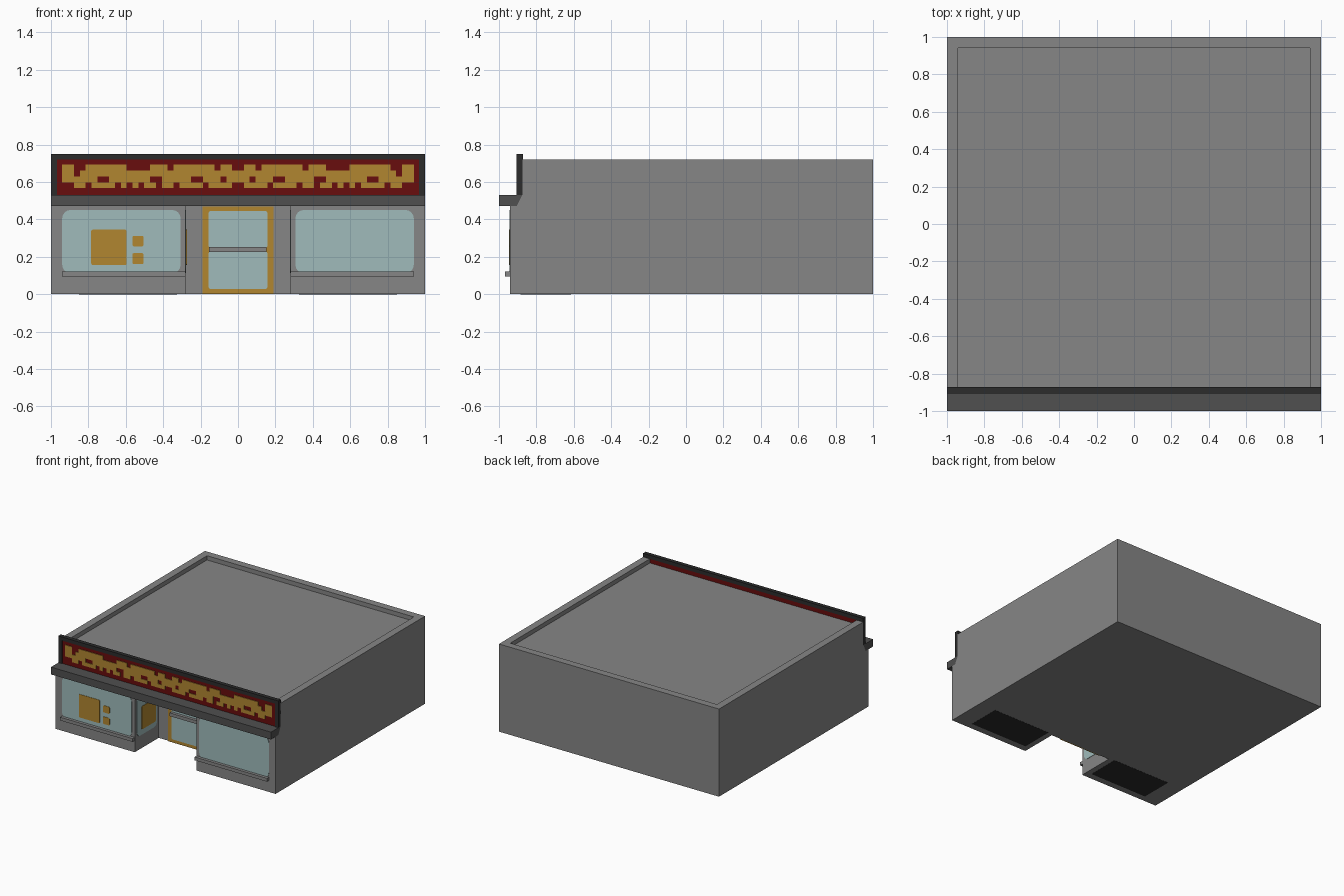
import bpy, bmesh, math

if "Cube" in bpy.data.objects:
    bpy.data.objects.remove(bpy.data.objects["Cube"], do_unlink=True)


def material(name, r, g, b):
    m = bpy.data.materials.new(name)
    m.use_nodes = True
    m.diffuse_color = (r, g, b, 1)
    bsdf = m.node_tree.nodes["Principled BSDF"]
    bsdf.inputs["Base Color"].default_value = (r, g, b, 1)
    bsdf.inputs["Roughness"].default_value = 0.8
    return m


GREY = material("wall_grey", 0.24, 0.24, 0.24)
LEDGE = material("ledge_grey", 0.08, 0.08, 0.08)
DARK = material("charcoal", 0.025, 0.025, 0.025)
RED = material("deep_red", 0.14, 0.004, 0.004)
GOLD = material("gold", 0.44, 0.24, 0.03)
GLASS = material("pale_glass", 0.35, 0.50, 0.50)


def make_object(name, bm, mat):
    bmesh.ops.recalc_face_normals(bm, faces=bm.faces)
    mesh = bpy.data.meshes.new(name)
    bm.to_mesh(mesh)
    bm.free()
    mesh.materials.append(mat)
    ob = bpy.data.objects.new(name, mesh)
    bpy.context.collection.objects.link(ob)
    return ob


def add_prism(bm, points, offset):
    """Extrude a closed outline along the offset vector."""
    face = bm.faces.new([bm.verts.new(p) for p in points])
    ext = bmesh.ops.extrude_face_region(bm, geom=[face], use_keep_orig=True)
    verts = [v for v in ext["geom"] if isinstance(v, bmesh.types.BMVert)]
    bmesh.ops.translate(bm, vec=offset, verts=verts)


def prism(name, points, offset, mat):
    bm = bmesh.new()
    add_prism(bm, points, offset)
    return make_object(name, bm, mat)


def add_box(bm, x0, x1, y0, y1, z0, z1):
    add_prism(bm, [(x0, y0, z0), (x1, y0, z0), (x1, y1, z0), (x0, y1, z0)], (0, 0, z1 - z0))


def box(name, x0, x1, y0, y1, z0, z1, mat):
    bm = bmesh.new()
    add_box(bm, x0, x1, y0, y1, z0, z1)
    return make_object(name, bm, mat)


def side_profile(name, yz, mat):
    """Profile in y and z, run across the full width."""
    return prism(name, [(-1, y, z) for y, z in yz], (2, 0, 0), mat)


def rounded_plate(name, u0, u1, z0, z1, r, d0, d1, mat, sideways=False):
    """Thin rounded rectangle, facing along y, or along x if sideways."""
    outline = []
    corners = [(u1 - r, z1 - r), (u0 + r, z1 - r), (u0 + r, z0 + r), (u1 - r, z0 + r)]
    for i, (cu, cz) in enumerate(corners):
        for k in range(5):
            a = math.pi / 2 * (i + k / 4)
            outline.append((cu + r * math.cos(a), cz + r * math.sin(a)))
    if sideways:
        return prism(name, [(d0, u, z) for u, z in outline], (d1 - d0, 0, 0), mat)
    return prism(name, [(u, d0, z) for u, z in outline], (0, d1 - d0, 0), mat)


def cut(target, cutter):
    mod = target.modifiers.new("cut", "BOOLEAN")
    mod.operation = "DIFFERENCE"
    mod.solver = "EXACT"
    mod.object = cutter
    bpy.context.view_layer.objects.active = target
    bpy.ops.object.modifier_apply(modifier=mod.name)
    bpy.data.objects.remove(cutter, do_unlink=True)


# Building shell with entrance recess and sunken roof
FRONT, BACK_WALL = -0.94, -0.63
shell = side_profile("building_shell", [
    (FRONT, 0), (1, 0), (1, 0.72), (-0.875, 0.72),
    (-0.875, 0.53), (-0.905, 0.47), (FRONT, 0.47)], GREY)
cut(shell, box("recess_cutter", -0.28, 0.28, -1.1, BACK_WALL, -0.1, 0.47, GREY))
cut(shell, box("roof_cutter", -0.94, 0.94, -1.1, 0.94, 0.685, 0.9, GREY))

# Ledge over the shopfront
side_profile("front_ledge", [(-1, 0.47), (-0.905, 0.47), (-0.875, 0.53), (-1, 0.53)], LEDGE)

# Sign board: red panel in a dark frame
S0, S1 = -0.905, -0.872
box("sign_panel", -0.97, 0.97, -0.899, -0.8745, 0.53, 0.722, RED)
bm = bmesh.new()
add_box(bm, -1, 1, S0, S1, 0.72, 0.75)
for s in (-1, 1):
    add_box(bm, min(s, s * 0.968), max(s, s * 0.968), S0, S1, 0.53, 0.72)
make_object("sign_frame", bm, DARK)

# Abstract gold fretwork, mirrored about the middle
rows = ["110011111110000111011111110110",
        "110111111111111111111111111111",
        "111111001111111001111100111011",
        "001101111010101101101111011110"]
CELL = 0.94 / 30
bm = bmesh.new()
for r, half in enumerate(rows):
    line = half + half[::-1]
    top = 0.692 - r * CELL
    start = None
    for i, c in enumerate(line + "0"):
        if c == "1" and start is None:
            start = i
        elif c == "0" and start is not None:
            add_box(bm, -0.94 + start * CELL, -0.94 + i * CELL, -0.904, -0.898, top - CELL, top)
            start = None
make_object("sign_fretwork", bm, GOLD)

# Display windows, sills, recess side windows and dark floor panels
for side, s in (("right", -1), ("left", 1)):
    def span(a, b):
        return min(s * a, s * b), max(s * a, s * b)
    rounded_plate(side + "_window", *span(0.307, 0.94), 0.112, 0.45, 0.045,
                  FRONT - 0.003, FRONT + 0.002, GLASS)
    box(side + "_sill", *span(0.282, 0.94), -0.967, FRONT + 0.005, 0.095, 0.122, GREY)
    rounded_plate(side + "_recess_window", -0.915, -0.655, 0.112, 0.45, 0.04,
                  s * 0.277, s * 0.282, GLASS, True)
    box(side + "_floor_panel", *span(0.325, 0.85), -0.885, -0.615, 0.0, 0.003, DARK).location.z = -0.001

# Gold notices on the right-hand windows
for name, u0, u1, z0, z1 in (("large_notice", -0.785, -0.595, 0.155, 0.345),
                             ("upper_notice", -0.565, -0.505, 0.255, 0.312),
                             ("lower_notice", -0.565, -0.505, 0.16, 0.22)):
    rounded_plate(name, u0, u1, z0, z1, 0.01, FRONT - 0.006, FRONT - 0.002, GOLD)
rounded_plate("recess_notice", -0.855, -0.675, 0.155, 0.345, 0.01, -0.278, -0.274, GOLD, True)

# Door with two panes and a push bar
box("door_frame", -0.19, 0.19, BACK_WALL - 0.008, BACK_WALL + 0.002, 0, 0.468, GOLD)
for name, z0, z1 in (("lower_door_pane", 0.027, 0.228), ("upper_door_pane", 0.245, 0.445)):
    rounded_plate(name, -0.157, 0.157, z0, z1, 0.012, BACK_WALL - 0.011, BACK_WALL - 0.006, GLASS)
box("door_bar", -0.155, 0.152, BACK_WALL - 0.035, BACK_WALL - 0.004, 0.225, 0.252, GREY)
